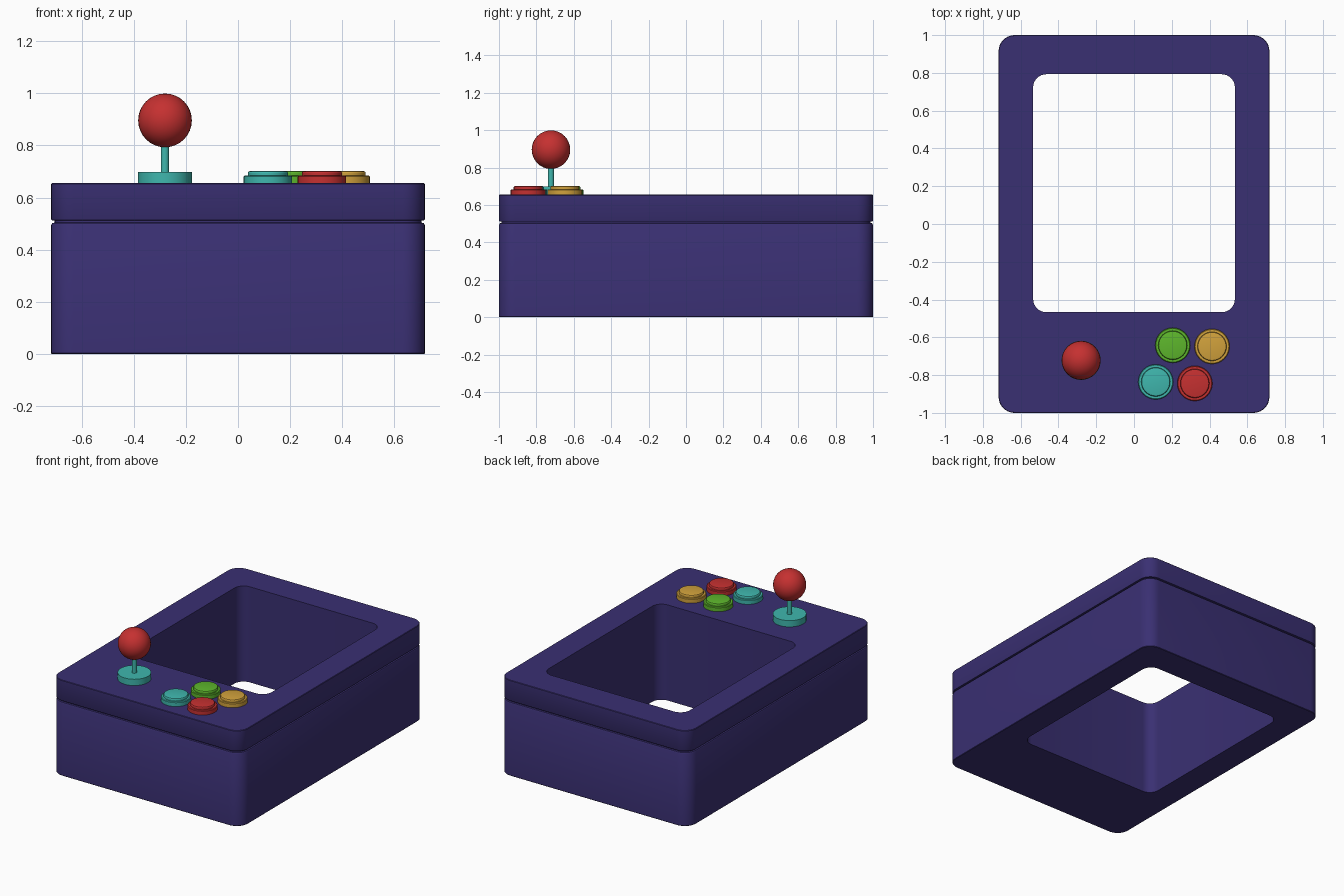
import bpy, bmesh
from math import cos, sin, pi, radians

cube = bpy.data.objects.get("Cube")
if cube:
    bpy.data.objects.remove(cube, do_unlink=True)


def material(name, rgb):
    m = bpy.data.materials.new(name)
    m.use_nodes = True
    m.diffuse_color = (*rgb, 1)
    m.node_tree.nodes["Principled BSDF"].inputs["Base Color"].default_value = (*rgb, 1)
    return m


purple = material("purple", (0.042, 0.029, 0.17))
teal = material("teal", (0.05, 0.47, 0.42))
red = material("red", (0.56, 0.03, 0.03))
yellow = material("yellow", (0.64, 0.36, 0.045))
green = material("green", (0.11, 0.47, 0.025))


def finish(bm, name, mat, location=(0, 0, 0), angle=30):
    bmesh.ops.recalc_face_normals(bm, faces=bm.faces)
    mesh = bpy.data.meshes.new(name)
    bm.to_mesh(mesh)
    bm.free()
    mesh.materials.append(mat)
    ob = bpy.data.objects.new(name, mesh)
    ob.location = location
    bpy.context.collection.objects.link(ob)
    bpy.ops.object.select_all(action='DESELECT')
    ob.select_set(True)
    bpy.context.view_layer.objects.active = ob
    bpy.ops.object.shade_smooth_by_angle(angle=radians(angle))
    return ob


def bridge(bm, a, b):
    for i in range(len(a)):
        j = (i + 1) % len(a)
        bm.faces.new((a[i], a[j], b[j], b[i]))


def rounded_loop(bm, x, y0, y1, r, z, steps=8):
    """Ring of vertices around a rounded rectangle."""
    corners = ((x - r, y1 - r), (r - x, y1 - r), (r - x, y0 + r), (x - r, y0 + r))
    ring = []
    for k, (cx, cy) in enumerate(corners):
        for s in range(steps + 1):
            a = (k + s / steps) * pi / 2
            ring.append(bm.verts.new((cx + r * cos(a), cy + r * sin(a), z)))
    return ring


def lathe(name, profile, mat, location, segments=32):
    """Turned solid from (radius, height) pairs."""
    bm = bmesh.new()
    rings = [[bm.verts.new((r * cos(2 * pi * i / segments), r * sin(2 * pi * i / segments), z))
              for i in range(segments)] for r, z in profile]
    for a, b in zip(rings, rings[1:]):
        bridge(bm, a, b)
    bm.faces.new(rings[0])
    bm.faces.new(rings[-1])
    return finish(bm, name, mat, location)


# Cabinet frame: outer wall with a seam groove, open well through the middle
TOP = 0.655
bm = bmesh.new()
wall = ((0, 0.003), (0.003, 0), (0.494, 0), (0.502, 0.004), (0.504, 0.014),
        (0.511, 0.014), (0.513, 0.002), (0.517, 0), (TOP - 0.003, 0), (TOP, 0.003))
loops = [rounded_loop(bm, 0.717 - d, d - 1, 1 - d, 0.085 - d, z) for z, d in wall]
loops += [rounded_loop(bm, 0.534, -0.467, 0.793, 0.07, z) for z in (TOP, 0)]
for a, b in zip(loops, loops[1:] + loops[:1]):
    bridge(bm, a, b)
finish(bm, "cabinet_frame", purple)

# Joystick
stick = (-0.28, -0.722)
lathe("joystick_base", ((0.104, 0), (0.104, 0.043)), teal, (*stick, TOP))
lathe("joystick_shaft", ((0.016, 0), (0.016, 0.18)), teal, (*stick, TOP), 16)
bm = bmesh.new()
bmesh.ops.create_uvsphere(bm, u_segments=32, v_segments=16, radius=0.103)
finish(bm, "joystick_ball", red, (*stick, 0.896), 60)

# Push buttons: a collar, a thin gap and a raised cap
button = ((0.093, 0), (0.093, 0.026), (0.089, 0.029), (0.077, 0.029),
          (0.077, 0.040), (0.074, 0.045), (0.066, 0.047))
for name, mat, x, y in (("green_button", green, 0.205, -0.642),
                        ("yellow_button", yellow, 0.413, -0.648),
                        ("teal_button", teal, 0.115, -0.836),
                        ("red_button", red, 0.322, -0.844)):
    lathe(name, button, mat, (x, y, TOP))
